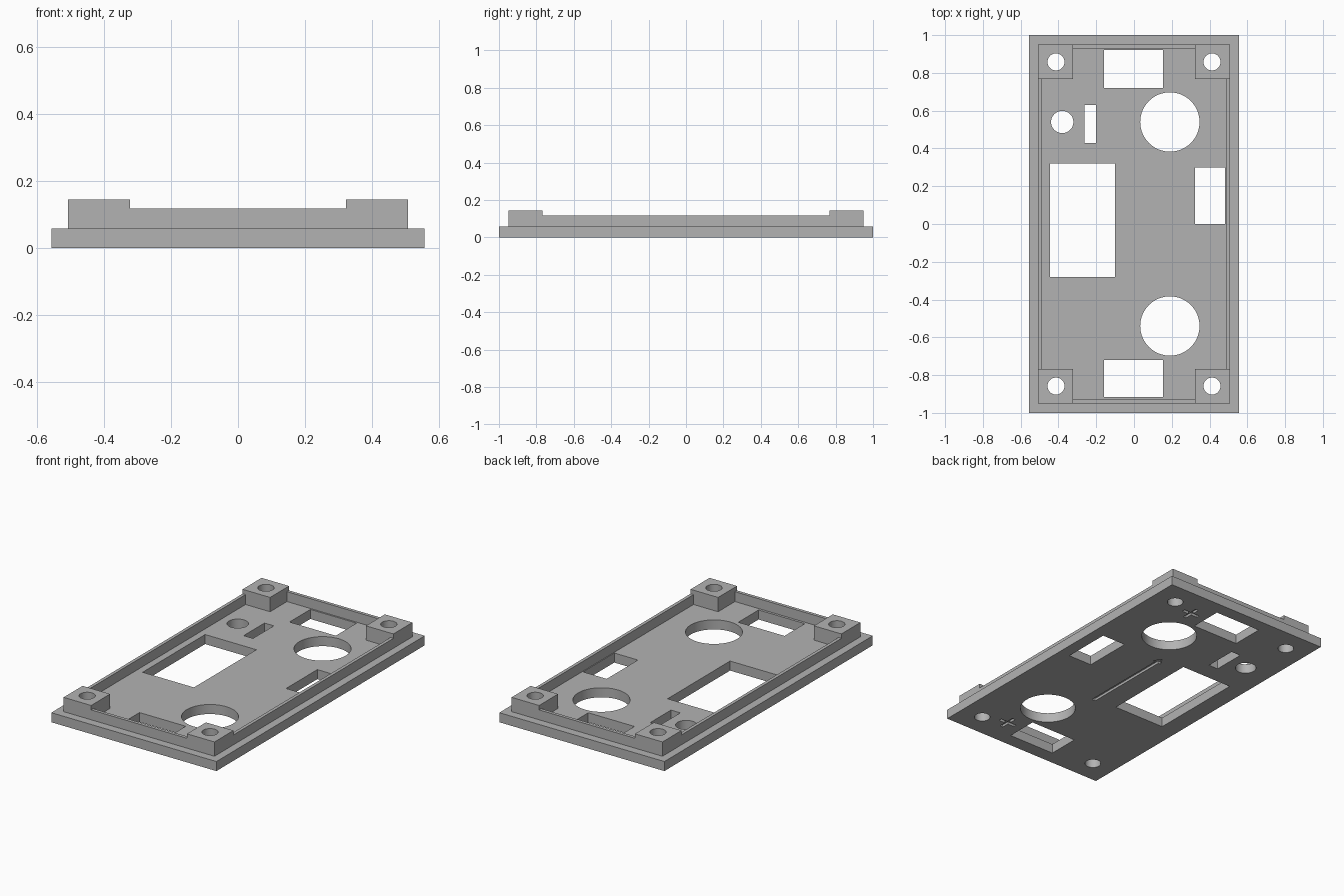
import bpy, bmesh
from math import cos, sin, pi

if "Cube" in bpy.data.objects:
    bpy.data.objects.remove(bpy.data.objects["Cube"], do_unlink=True)

grey = bpy.data.materials.new("matte grey")
grey.use_nodes = True
color = (0.45, 0.45, 0.45, 1)
grey.diffuse_color = color
grey.node_tree.nodes["Principled BSDF"].inputs["Base Color"].default_value = color


# Outline helpers
def rect(x0, x1, y0, y1):
    return [(x0, y0), (x1, y0), (x1, y1), (x0, y1)]


def circle(cx, cy, r, n=64):
    return [(cx + r * cos(2 * pi * i / n), cy + r * sin(2 * pi * i / n)) for i in range(n)]


def plus(cx, cy, arm, w):
    quarter = [(arm, -w), (arm, w), (w, w)]
    pts = []
    for _ in range(4):
        pts += [(cx + x, cy + y) for x, y in quarter]
        quarter = [(-y, x) for x, y in quarter]
    return pts


def arrow(cx, y0, y1, w, head):
    right = [(w, y0), (w, y1 - head), (head * 0.6, y1 - head)]
    left = [(-x, y) for x, y in reversed(right)]
    return [(cx + x, y) for x, y in right + [(0, y1)] + left]


def prisms(name, parts):
    """Extrude (outline, bottom, top) parts into one object."""
    bm = bmesh.new()
    for outline, z0, z1 in parts:
        low = [bm.verts.new((x, y, z0)) for x, y in outline]
        high = [bm.verts.new((x, y, z1)) for x, y in outline]
        bm.faces.new(low[::-1])
        bm.faces.new(high)
        n = len(low)
        for i in range(n):
            j = (i + 1) % n
            bm.faces.new((low[i], low[j], high[j], high[i]))
    mesh = bpy.data.meshes.new(name)
    bm.to_mesh(mesh)
    bm.free()
    mesh.materials.append(grey)
    obj = bpy.data.objects.new(name, mesh)
    bpy.context.collection.objects.link(obj)
    return obj


def cut(obj, cutter):
    """Subtract the cutter and bake the result."""
    mod = obj.modifiers.new("openings", 'BOOLEAN')
    mod.operation = 'DIFFERENCE'
    mod.solver = 'EXACT'
    mod.object = cutter
    bpy.context.view_layer.update()
    deps = bpy.context.evaluated_depsgraph_get()
    mesh = bpy.data.meshes.new_from_object(obj.evaluated_get(deps))
    obj.modifiers.clear()
    obj.data = mesh
    bpy.ops.object.select_all(action='DESELECT')
    obj.select_set(True)
    bpy.context.view_layer.objects.active = obj
    bpy.ops.object.shade_smooth_by_angle()


FLOOR, RIM, POST = 0.058, 0.118, 0.145
OX, OY = 0.507, 0.95      # outside of the raised rim
PX, PY = 0.322, 0.768     # inner corner of the posts
WALL = 0.02

# Screw holes, panel openings and engraved marks
screws = [circle(sx * 0.413, sy * 0.858, 0.045) for sx in (-1, 1) for sy in (-1, 1)]
openings = screws + [
    circle(0.19, 0.54, 0.157), circle(0.19, -0.54, 0.157), circle(-0.38, 0.54, 0.059),
    rect(-0.263, -0.2, 0.43, 0.63), rect(-0.445, -0.1, -0.28, 0.32),
    rect(0.323, 0.482, 0, 0.3),
    rect(-0.158, 0.153, 0.72, 0.92), rect(-0.158, 0.153, -0.915, -0.72)]
marks = [plus(0.26, 0.815, 0.055, 0.01), plus(0.26, -0.815, 0.055, 0.01),
         arrow(0.05, -0.3, 0.31, 0.012, 0.05)]
cutter = prisms("opening_cutter", [(o, -0.1, 0.3) for o in openings]
                + [(m, -0.1, 0.015) for m in marks])
cutter.hide_render = True

# Face plate
plate = prisms("face_plate", [(rect(-0.555, 0.555, -1, 1), 0, FLOOR)])
cut(plate, cutter)

# Corner posts
for sx, side in ((-1, "right"), (1, "left")):
    for sy, end in ((-1, "front"), (1, "back")):
        xs, ys = sorted((sx * PX, sx * OX)), sorted((sy * PY, sy * OY))
        post = prisms(f"{end}_{side}_post", [(rect(*xs, *ys), FLOOR, POST)])
        cut(post, cutter)

# Thin rim walls between the posts
for s, side, end in ((-1, "right", "front"), (1, "left", "back")):
    xs = sorted((s * OX, s * (OX - WALL)))
    ys = sorted((s * OY, s * (OY - WALL)))
    prisms(f"{side}_rim", [(rect(*xs, -PY, PY), FLOOR, RIM)])
    prisms(f"{end}_rim", [(rect(-PX, PX, *ys), FLOOR, RIM)])

bpy.data.objects.remove(cutter, do_unlink=True)
